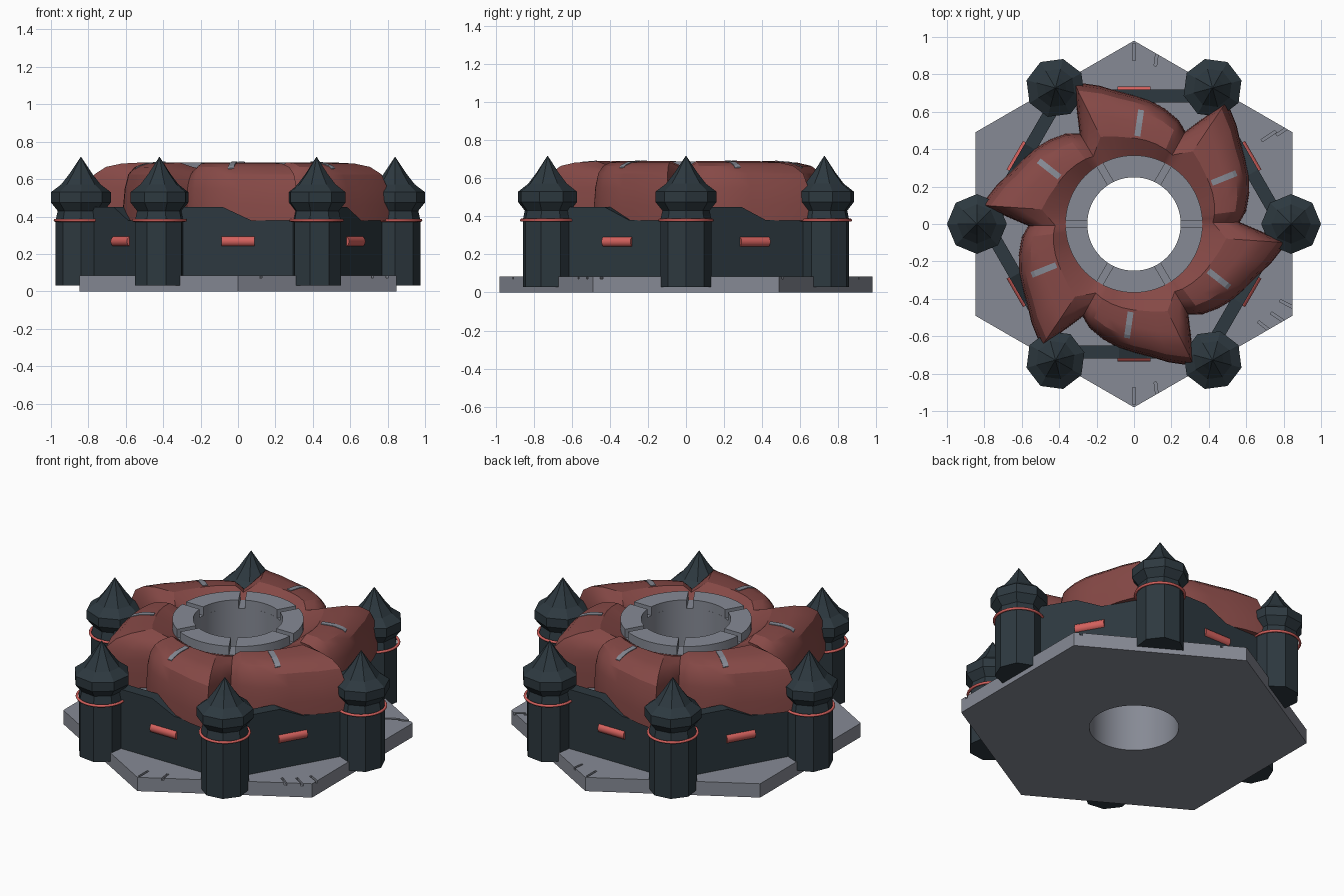
import bpy, bmesh, math
from math import sin, cos, radians, pi
from mathutils import Vector, Matrix
from mathutils.bvhtree import BVHTree

cube = bpy.data.objects.get("Cube")
if cube:
    bpy.data.objects.remove(cube, do_unlink=True)


def material(name, colour):
    m = bpy.data.materials.new(name)
    m.use_nodes = True
    m.diffuse_color = (*colour, 1)
    m.node_tree.nodes["Principled BSDF"].inputs["Base Color"].default_value = (*colour, 1)
    return m


STONE = material("grey stone", (0.24, 0.255, 0.3))
SLATE = material("dark slate", (0.026, 0.04, 0.05))
ROOF = material("brick red", (0.24, 0.067, 0.062))
GLOW = material("bright red", (0.66, 0.12, 0.11))


def finish(name, bm, mat, smooth=None):
    bmesh.ops.remove_doubles(bm, verts=bm.verts[:], dist=1e-5)
    bmesh.ops.recalc_face_normals(bm, faces=bm.faces[:])
    mesh = bpy.data.meshes.new(name)
    bm.to_mesh(mesh)
    bm.free()
    mesh.materials.append(mat)
    if smooth:
        mesh.shade_smooth()
        mesh.set_sharp_from_angle(angle=radians(smooth))
    ob = bpy.data.objects.new(name, mesh)
    bpy.context.collection.objects.link(ob)
    return ob


def loft(bm, columns, around=True, loop=True):
    """Skin a list of equally long point columns."""
    grid = [[bm.verts.new(p) for p in col] for col in columns]
    n, m = len(grid), len(grid[0])
    for i in range(n if around else n - 1):
        for j in range(m if loop else m - 1):
            a, b = grid[i], grid[(i + 1) % n]
            k = (j + 1) % m
            bm.faces.new((a[j], b[j], b[k], a[k]))
    if not around:
        bm.faces.new(grid[0])
        bm.faces.new(grid[-1][::-1])


def polar(r, a, z):
    return Vector((r * cos(a), r * sin(a), z))


def lathe(name, profile, sides, mat, start=0, loop=True, smooth=None):
    bm = bmesh.new()
    loft(bm, [[polar(r, start + 2 * pi * i / sides, z) for r, z in profile]
              for i in range(sides)], loop=loop)
    return finish(name, bm, mat, smooth)


def hex_ring(name, radius, turn, hole, low, high, mat):
    """Hexagonal slab with a round hole."""
    bm, cols = bmesh.new(), []
    for i in range(72):
        a = radians(5 * i)
        off = (a - turn) % (pi / 3) - pi / 6
        r = radius * cos(pi / 6) / cos(off)
        cols.append([polar(r, a, low), polar(r, a, high),
                     polar(hole, a, high), polar(hole, a, low)])
    loft(bm, cols)
    return finish(name, bm, mat, 30)


def repeat_six(first, name):
    for k in range(6):
        ob = first if k == 0 else first.copy()
        ob.name = f"{name}_{k + 1}"
        if k:
            bpy.context.collection.objects.link(ob)
        ob.matrix_world = Matrix.Rotation(k * pi / 3, 4, "Z") @ first.matrix_world


# Stone base with chipped grooves near its corners
base = hex_ring("base_slab", 0.98, pi / 6, 0.25, 0, 0.085, STONE)
bm = bmesh.new()
for x, y in ((0, 0.92), (0.12, 0.89), (0.72, 0.47), (0.8, 0.5), (0.7, -0.55),
             (0.77, -0.5), (0.82, -0.43), (0, -0.92), (0.12, -0.89)):
    mat = (Matrix.Translation((x, y, 0.085)) @ Matrix.Rotation(math.atan2(y, x), 4, "Z")
           @ Matrix.Diagonal((0.09, 0.014, 0.03, 1)))
    bmesh.ops.create_cube(bm, size=1, matrix=mat)
cutter = finish("groove_cutter", bm, STONE)
cutter.hide_render = True
cutter.hide_set(True)
cut = base.modifiers.new("grooves", "BOOLEAN")
cut.operation, cut.solver, cut.object = "DIFFERENCE", "EXACT", cutter

# Inner floor behind the walls
hex_ring("inner_floor", 0.755, 0, 0.3, 0.08, 0.37, STONE)

# Central shaft, crowned by six rim blocks with gaps between them
lathe("central_shaft", [(0.25, 0.08), (0.365, 0.08), (0.365, 0.635), (0.25, 0.635)],
      72, STONE, smooth=30)
bm, cols = bmesh.new(), []
for i in range(13):
    col = []
    for r, z in ((0.25, 0.63), (0.367, 0.63), (0.367, 0.688), (0.25, 0.688)):
        gap = 0.018 / r
        col.append(polar(r, gap + (pi / 3 - 2 * gap) * i / 12, z))
    cols.append(col)
loft(bm, cols, around=False)
repeat_six(finish("rim_block", bm, STONE, 30), "rim_block")

# Swirling roof of six pointed petals: outline angle, radius, inner angle, valley dip
outline = [(0, 0.565, 0, 0.035), (3, 0.585, 3, 0.015), (6, 0.605, 6, 0), (14, 0.638, 13, 0),
           (22, 0.667, 20, 0), (29, 0.688, 27, 0), (36, 0.715, 34, 0), (43, 0.762, 41, 0),
           (52, 0.825, 48, 0), (55.4, 0.69, 54, 0.02)]
profile = [(0, 0.63), (0.3, 0.69), (0.58, 0.683), (0.76, 0.665), (0.89, 0.625),
           (0.96, 0.55), (0.99, 0.46), (1, 0.378), (0, 0.378)]
bm, cols = bmesh.new(), []
for k in range(6):
    for ang, rad, inner, dip in outline:
        turn = 60 * k - 119
        end, start = polar(rad, radians(ang + turn), 0), polar(0.36, radians(inner + turn), 0)
        cols.append([start.lerp(end, s) + Vector((0, 0, z - dip * (0 < s < 0.95)))
                     for s, z in profile])
loft(bm, cols)
bmesh.ops.recalc_face_normals(bm, faces=bm.faces[:])
surface = BVHTree.FromBMesh(bm)
finish("petal_roof", bm, ROOF, 28)

# Thin stone inlays lying on the petals
bm, cols = bmesh.new(), []
along = polar(1, radians(-100), 0)
side = Vector((-along.y, along.x, 0))
for i in range(9):
    spine = Vector((-0.018, -0.47, 0)).lerp(Vector((-0.038, -0.61, 0)), i / 8)
    edge = []
    for w in (-0.016, 0.016):
        p = spine + side * w
        edge.append(surface.ray_cast(p + Vector((0, 0, 2)), Vector((0, 0, -1)))[0])
    up = Vector((0, 0, 0.004))
    cols.append([edge[0] - up, edge[1] - up, edge[1] + up, edge[0] + up])
loft(bm, cols, around=False)
repeat_six(finish("roof_inlay", bm, STONE), "roof_inlay")

# Curtain walls with a sloping step in the top edge
bm = bmesh.new()
steps = [(-0.36, 0.45), (-0.08, 0.45), (0.07, 0.38), (0.36, 0.38)]
loft(bm, [[(x, -0.72, 0.08), (x, -0.65, 0.08), (x, -0.65, z), (x, -0.72, z)]
          for x, z in steps], around=False)
repeat_six(finish("wall", bm, SLATE), "wall")

# Rounded glowing bar on each wall
bm = bmesh.new()
bmesh.ops.create_cone(bm, cap_ends=True, segments=20, radius1=0.028, radius2=0.028, depth=0.175,
                      matrix=Matrix.Translation((0, -0.708, 0.267)) @ Matrix.Rotation(pi / 2, 4, "Y"))
repeat_six(finish("wall_light", bm, GLOW, 30), "wall_light")

# Octagonal corner towers with flared heads and pointed roofs
tower = lathe("tower", [(0, 0.03), (0.135, 0.03), (0.135, 0.38), (0.124, 0.43), (0.16, 0.475),
                        (0.16, 0.53), (0.105, 0.572), (0.06, 0.63), (0, 0.72)],
              8, SLATE, loop=False)
tower.matrix_world = Matrix.Translation((0.84, 0, 0))
repeat_six(tower, "tower")

# Glowing band round each tower
band = lathe("tower_band", [(0.138 + 0.008 * cos(t * pi / 4), 0.38 + 0.008 * sin(t * pi / 4))
                            for t in range(8)], 32, GLOW, smooth=60)
band.matrix_world = Matrix.Translation((0.84, 0, 0))
repeat_six(band, "tower_band")
